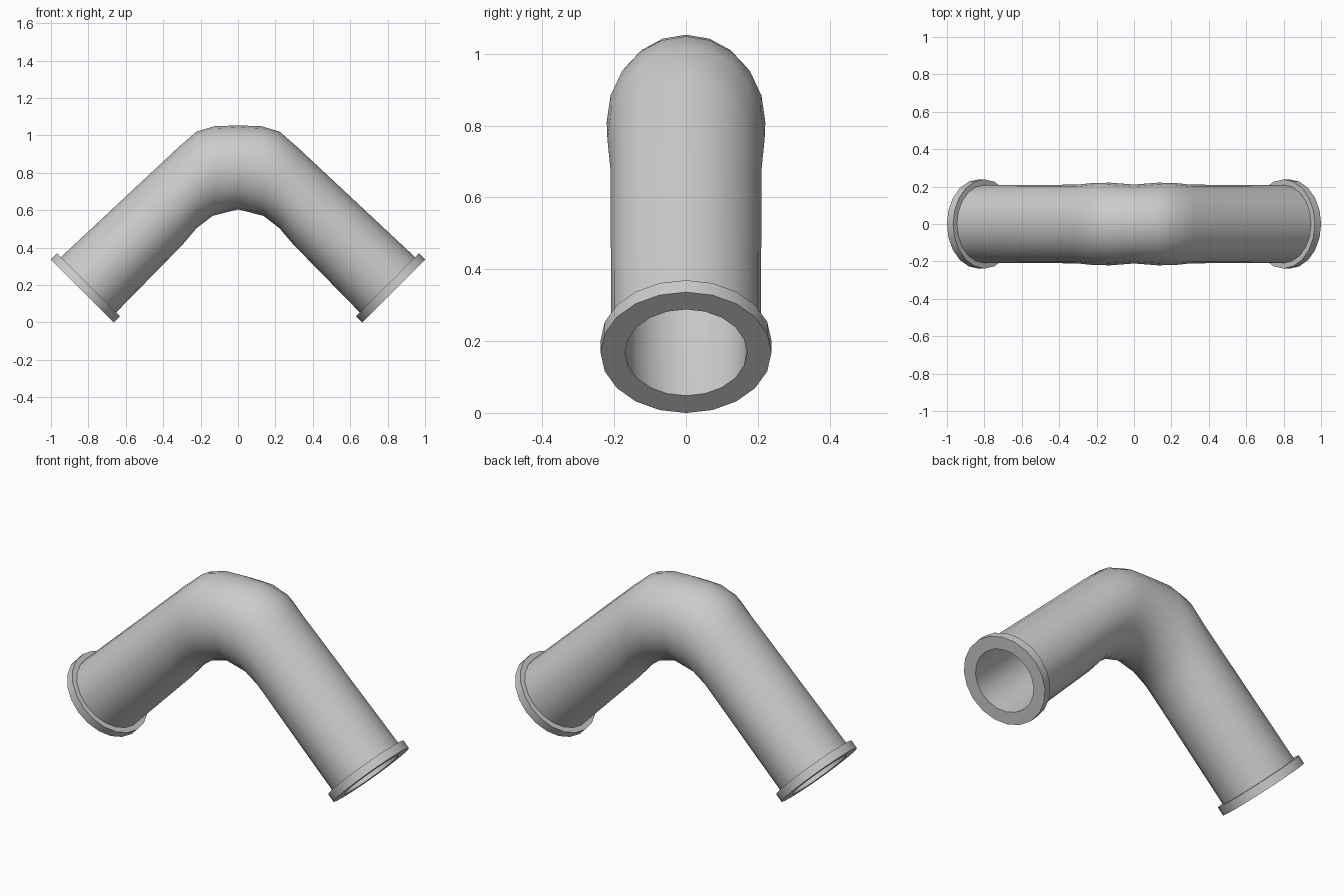
import bpy, bmesh, math
from mathutils import Vector

if "Cube" in bpy.data.objects:
    bpy.data.objects.remove(bpy.data.objects["Cube"])

SIDES = 20
AX = math.sqrt(0.5)
FACE = Vector((0.832, 0, 0.168))              # centre of the open end
BACK = FACE - Vector((AX, 0, -AX)) * 0.047    # where pipe meets flange
UP = Vector((AX, 0, AX))


def section(top, bottom, half_y):
    """Oval ring lying between a top and a bottom point in the xz plane."""
    t, b = Vector((top[0], 0, top[1])), Vector((bottom[0], 0, bottom[1]))
    c, u = (t + b) / 2, (t - b) / 2
    return c, u, Vector((0, half_y, 0))


def disc(centre, r):
    return centre, UP * r, Vector((0, r, 0))


def sweep(name, sections):
    """Skin a list of rings, mirror it over x and shade it smooth."""
    bm = bmesh.new()
    rings = []
    for c, u, v in sections:
        rings.append([bm.verts.new(c + u * math.cos(a) + v * math.sin(a))
                      for a in (2 * math.pi * i / SIDES for i in range(SIDES))])
    for r, s in zip(rings, rings[1:]):
        for i in range(SIDES):
            j = (i + 1) % SIDES
            bm.faces.new((r[i], s[i], s[j], r[j]))
    me = bpy.data.meshes.new(name)
    bm.to_mesh(me)
    bm.free()
    ob = bpy.data.objects.new(name, me)
    bpy.context.collection.objects.link(ob)
    mod = ob.modifiers.new("Mirror", 'MIRROR')
    mod.merge_threshold = 0.0005
    bpy.ops.object.select_all(action='DESELECT')
    ob.select_set(True)
    bpy.context.view_layer.objects.active = ob
    bpy.ops.object.shade_smooth_by_angle(angle=math.radians(40))
    return ob


# Bent pipe, from the middle of the elbow out to the flange
outer = [
    section((0, 1.053), (0, 0.604), 0.211),
    section((0.125, 1.049), (0.135, 0.57), 0.221),
    section((0.222, 1.02), (0.222, 0.503), 0.219),
    section((0.323, 0.932), (0.295, 0.417), 0.21),
    disc(BACK, 0.209),
]
inner = [(c, u * 0.815, v * 0.815) for c, u, v in outer]
sweep("elbow_pipe_outer_wall", outer)
sweep("elbow_pipe_inner_wall", inner[::-1])

# Flat flange rings on both open ends
sweep("end_flanges", [disc(BACK, 0.209), disc(BACK, 0.238), disc(FACE, 0.238),
                      disc(FACE, 0.17), disc(BACK, 0.17)])
